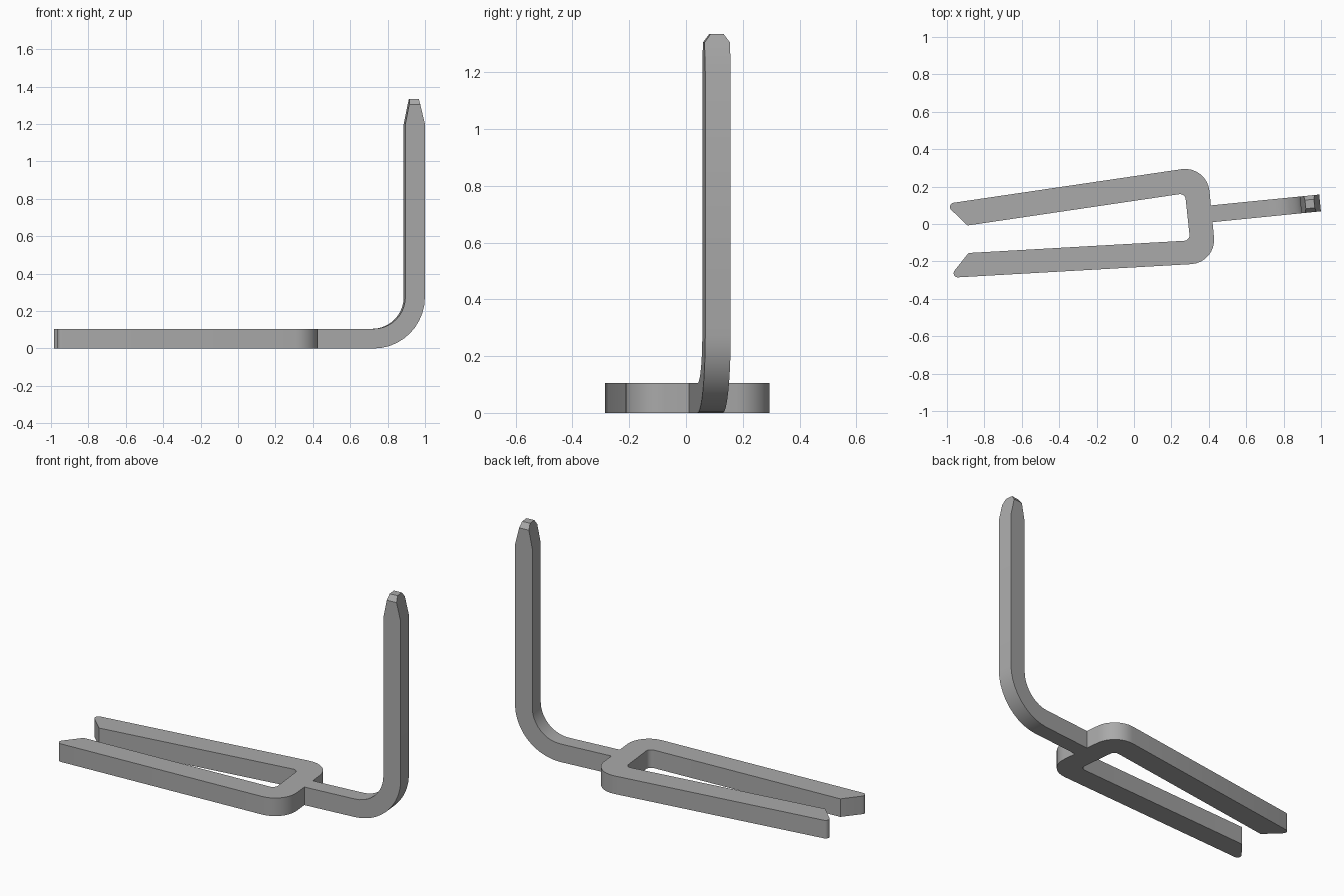
import bpy, bmesh, math
from mathutils import Vector

cube = bpy.data.objects.get("Cube")
if cube:
    bpy.data.objects.remove(cube, do_unlink=True)

THICK = 0.105

grey = bpy.data.materials.new("plain grey")
grey.use_nodes = True
colour = (0.4, 0.4, 0.4, 1)
grey.diffuse_color = colour
grey.node_tree.nodes["Principled BSDF"].inputs["Base Color"].default_value = colour


def finish(bm, name):
    bmesh.ops.recalc_face_normals(bm, faces=bm.faces)
    mesh = bpy.data.meshes.new(name)
    bm.to_mesh(mesh)
    bm.free()
    obj = bpy.data.objects.new(name, mesh)
    bpy.context.collection.objects.link(obj)
    mesh.materials.append(grey)
    bpy.ops.object.select_all(action="DESELECT")
    obj.select_set(True)
    bpy.context.view_layer.objects.active = obj
    bpy.ops.object.shade_smooth_by_angle(angle=math.radians(25))
    return obj


def rounded(corners, steps=8):
    """Outline with each (x, y, radius) corner replaced by an arc."""
    out = []
    for i, (x, y, r) in enumerate(corners):
        p = Vector((x, y))
        if r == 0:
            out.append(p)
            continue
        a = (Vector(corners[i - 1][:2]) - p).normalized()
        b = (Vector(corners[(i + 1) % len(corners)][:2]) - p).normalized()
        half = a.angle(b) / 2
        centre = p + (a + b).normalized() * r / math.sin(half)
        start = p + a * r / math.tan(half) - centre
        end = p + b * r / math.tan(half) - centre
        sweep = math.pi - 2 * half
        for k in range(steps + 1):
            t = k / steps
            out.append(centre + (start * math.sin((1 - t) * sweep)
                                 + end * math.sin(t * sweep)) / math.sin(sweep))
    return out


# Two-pronged fork lying flat
outline = rounded([
    (-1.01, 0.107, 0.022), (0.39, 0.313, 0.13), (0.441, -0.207, 0.13),
    (-0.99, -0.288, 0.022), (-0.885, -0.155, 0),
    (0.30, -0.088, 0.03), (0.273, 0.164, 0.03), (-0.89, -0.008, 0)])
bm = bmesh.new()
base = bm.faces.new([bm.verts.new((p.x, p.y, 0)) for p in outline])
top = bmesh.ops.extrude_face_region(bm, geom=[base])
bmesh.ops.translate(bm, vec=(0, 0, THICK),
                    verts=[v for v in top["geom"] if isinstance(v, bmesh.types.BMVert)])
finish(bm, "fork")

# Arm running out from the fork, bending up into a tapered post
WIDE = 0.045
OUT = 0.598
BEND = 0.275
sections = [((0.015, THICK), (0.015, 0), WIDE)]
for k in range(11):
    a = math.radians(9 * k)
    s, c = math.sin(a), math.cos(a)
    r = BEND - THICK
    sections.append(((OUT - BEND + r * s, BEND - r * c),
                     (OUT - BEND + BEND * s, BEND - BEND * c), WIDE))
inner = OUT - THICK
sections += [((inner, 1.2), (OUT, 1.2), WIDE),
             ((inner + 0.021, 1.305), (OUT - 0.025, 1.305), WIDE),
             ((inner + 0.026, 1.335), (OUT - 0.031, 1.335), WIDE - 0.022)]

bm = bmesh.new()
rings = []
for (ui, zi), (uo, zo), w in sections:
    rings.append([bm.verts.new(p) for p in
                  ((ui, -w, zi), (uo, -w, zo), (uo, w, zo), (ui, w, zi))])
for lower, upper in zip(rings, rings[1:]):
    for i in range(4):
        j = (i + 1) % 4
        bm.faces.new((lower[i], lower[j], upper[j], upper[i]))
bm.faces.new(rings[0])
bm.faces.new(rings[-1])
arm = finish(bm, "bent_arm")
arm.location = (0.40, 0.053, 0)
arm.rotation_euler.z = 0.1
